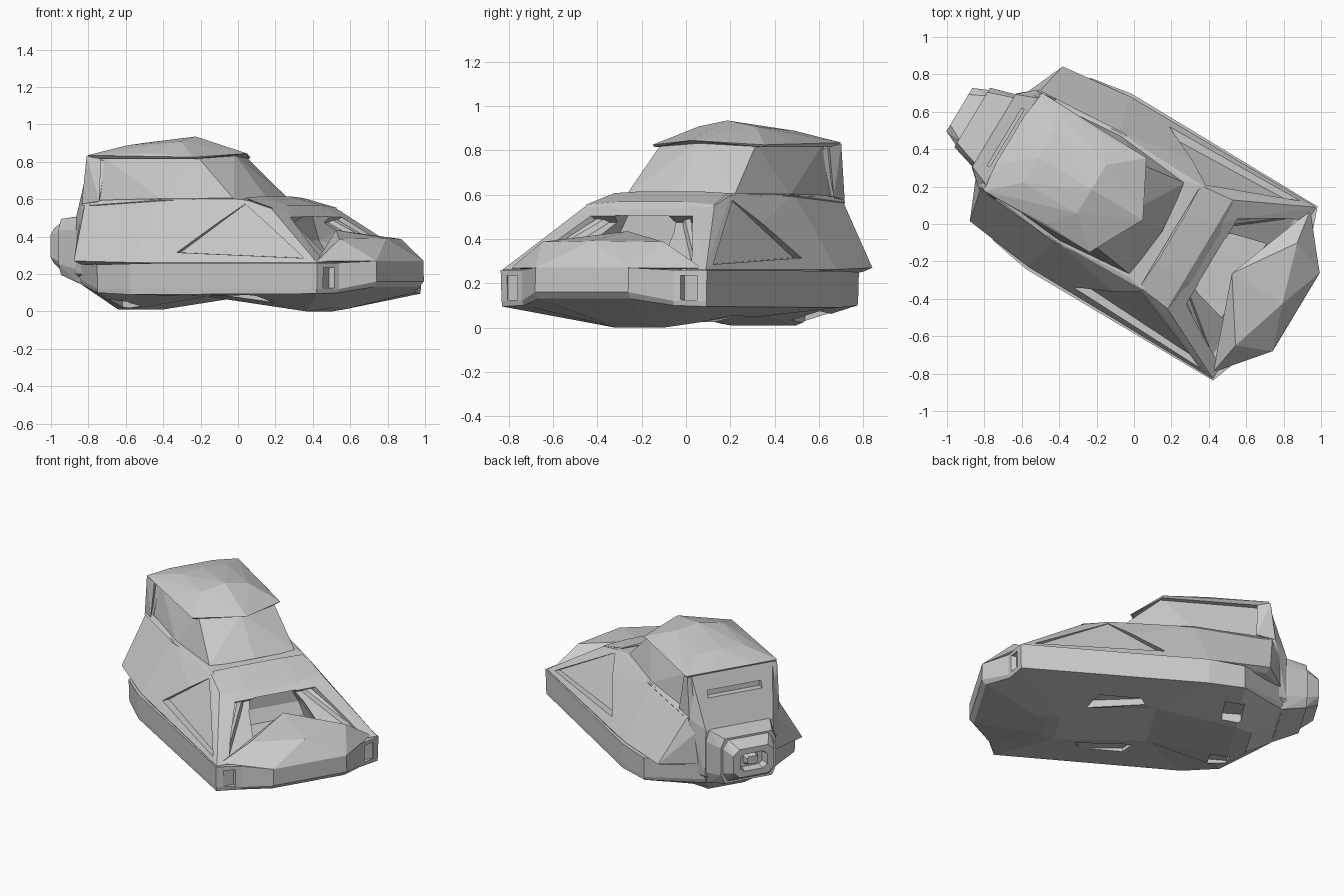
import bpy, bmesh, math

YAW, OFFSET = math.radians(-31), (0.022, 0.037, 0)   # whole vehicle is turned on the ground


def solid(name, half, mirror=True):
    """Faceted convex block from points on one side, mirrored across the long axis."""
    pts = set(half)
    if mirror:
        pts |= {(x, -y, z) for x, y, z in half}
    bm = bmesh.new()
    for p in sorted(pts):
        bm.verts.new(p)
    res = bmesh.ops.convex_hull(bm, input=bm.verts[:])
    junk = [g for g in res["geom_interior"] if isinstance(g, bmesh.types.BMVert)]
    bmesh.ops.delete(bm, geom=junk, context='VERTS')
    bmesh.ops.dissolve_limit(bm, angle_limit=math.radians(1), verts=bm.verts[:], edges=bm.edges[:])
    return finish(name, bm)


def pair(name, half):
    """The same block on the left and on the right."""
    return [solid(name, [(x, s * y, z) for x, y, z in half], False) for s in (1, -1)]


def finish(name, bm):
    bmesh.ops.recalc_face_normals(bm, faces=bm.faces[:])
    me = bpy.data.meshes.new(name)
    bm.to_mesh(me)
    bm.free()
    ob = bpy.data.objects.new(name, me)
    bpy.context.collection.objects.link(ob)
    ob.rotation_euler = (0, 0, YAW)
    ob.location = OFFSET
    return ob


def layers(name, rows):
    """Skin a stack of half outlines (front to back), mirrored, capped top and bottom."""
    bm = bmesh.new()
    loops = [[bm.verts.new(p) for p in r] + [bm.verts.new((x, -y, z)) for x, y, z in reversed(r)]
             for r in rows]
    n = len(loops[0])
    for a, b in zip(loops, loops[1:]):
        for i in range(n):
            bm.faces.new((a[i], a[(i + 1) % n], b[(i + 1) % n], b[i]))
    for loop in (loops[0], loops[-1]):
        for i in range(n // 2 - 1):
            bm.faces.new((loop[i], loop[i + 1], loop[n - 2 - i], loop[n - 1 - i]))
    return finish(name, bm)


def cut(target, half, both=False):
    """Carve left and right recesses, or one central recess when both is False."""
    for c in pair("cutter", half) if both else [solid("cutter", half)]:
        c.hide_render = True
        m = target.modifiers.new("recess", 'BOOLEAN')
        m.operation, m.object, m.solver = 'DIFFERENCE', c, 'EXACT'
        bpy.context.view_layer.update()
        bpy.context.view_layer.objects.active = target
        bpy.ops.object.modifier_apply(modifier=m.name)
        bpy.data.objects.remove(c)


def box(x0, x1, y0, y1, z0, z1):
    return [(x, y, z) for x in (x0, x1) for y in (y0, y1) for z in (z0, z1)]


# Lower hull: keel, belt and top edge
hull = layers("lower_hull", [
    [(.62, .10, .02), (.56, .12, .01), (.48, .13, .0), (-.10, .20, .08), (-.60, .17, .01), (-.70, .12, .01)],
    [(.96, .24, .13), (.838, .395, .10), (.788, .538, .095), (-.37, .543, .09), (-.60, .50, .10), (-.87, .21, .14)],
    [(.986, .245, .16), (.845, .40, .12), (.79, .54, .12), (-.37, .545, .12), (-.60, .503, .12), (-.88, .22, .17)],
    [(.985, .245, .27), (.845, .40, .26), (.793, .543, .26), (-.37, .547, .255), (-.60, .507, .25), (-.88, .23, .27)]])
cut(hull, box(.80, .95, .43, .50, .125, .235), True)        # lamp recesses
cut(hull, [(.34, .24, -.1), (-.02, .27, -.1), (.28, .36, -.1), (.02, .36, -.1),
           (.34, .24, .075), (-.02, .27, .105), (.28, .36, .085), (.02, .36, .11)], True)  # floor slots
cut(hull, box(-.62, -.50, .21, .36, -.05, .08), True)

# Upper body with flared rear corners and sloping front
body = solid("upper_body", [
    (.788, .535, .262), (.785, .53, .22), (-.37, .53, .262), (-.76, .482, .27), (-.74, .44, .25),
    (-.86, .25, .27), (-.86, .25, .50), (-.80, .30, .575), (-.32, .335, .60), (.12, .30, .605),
    (.22, .32, .595), (.385, .338, .55), (.385, .20, .56)])
cut(body, [(-.11, .455, .315), (.22, .328, .575), (.70, .49, .285),
           (-.09, .75, .315), (.24, .75, .575), (.70, .75, .285)], True)          # side scoops
cut(body, [(.42, .25, .475), (.72, .43, .262), (.54, .30, .56), (.86, .46, .36), (.86, .42, .22)])
cut(body, [(.36, .13, .51), (.36, .20, .38), (.66, .16, .50), (.66, .24, .28), (.40, .22, .30)])

# Stepped braces beside the front bay, and raised hood brow
pair("bay_brace", [(.42, .20, .50), (.43, .24, .50), (.74, .455, .275), (.68, .39, .265),
                   (.40, .17, .46), (.60, .30, .27)])
solid("hood_brow", [(.20, .30, .607), (.385, .338, .555), (.385, .17, .568), (.42, .15, .535),
                    (.41, .30, .53), (.21, .15, .615), (.25, .25, .57)])

# Nose deck with straight swept rear edge
solid("nose_deck", [(.585, 0, .435), (.80, .32, .387), (.90, 0, .392), (.985, .245, .27),
                    (.845, .40, .265), (.77, .505, .268), (.60, 0, .25)])

# Cabin with windscreen and rear pillars
cabin = solid("cabin", [(-.78, .22, .83), (-.70, .25, .82), (-.13, .25, .83), (-.05, 0, .84),
                        (-.80, .28, .59), (-.30, .325, .595), (.12, .285, .60), (.15, 0, .612),
                        (-.78, .2, .50)])
pair("rear_pillar", [(-.79, .30, .83), (-.71, .285, .82), (-.78, .22, .82), (-.82, .30, .575),
                     (-.70, .315, .59), (-.84, .24, .56)])
pair("shoulder_rail", [(-.80, .29, .59), (-.30, .30, .612), (.10, .27, .612), (.13, .30, .60),
                       (-.31, .345, .595), (-.81, .31, .565), (-.30, .33, .57)])

# Overhanging roof
solid("roof", [(.03, 0, .845), (-.125, .295, .825), (-.40, .285, .845), (-.78, .305, .835),
               (-.80, .15, .845), (-.62, .16, .888), (-.29, .15, .908), (-.29, 0, .935),
               (-.62, 0, .90), (-.02, 0, .835), (-.13, .285, .815), (-.45, .27, .815), (-.77, .285, .815)])

# Sloping tail fairing that narrows from cabin to engine
tail = solid("tail_fairing", [(-.785, .27, .83), (-.70, .25, .80), (-.82, .30, .57), (-.72, .30, .55),
                              (-.90, .225, .505), (-.90, .23, .20), (-.78, .29, .20), (-.88, .16, .14),
                              (-.72, .26, .15)])
cut(tail, [(x, .18, z) for x, z in ((-1, .735), (-1, .69), (-.78, .735), (-.78, .69))])


# Rear engine pod and nozzle
def ring(x, w, z0, z1, c=.7):
    h = (z1 - z0) * .2
    return [(x, w, z0 + h), (x, w, z1 - h), (x, w * c, z1), (x, w * c, z0)]


solid("engine_pod", ring(-.84, .235, .13, .515, .9) + ring(-.91, .222, .16, .505, .9)
      + ring(-1.035, .185, .195, .495, .85))
tip = solid("engine_nozzle", ring(-1.02, .178, .20, .49, .8) + ring(-1.115, .135, .255, .445))
cut(tip, ring(-1.2, .105, .285, .42) + ring(-1.06, .08, .30, .40))
solid("nozzle_core", ring(-1.05, .05, .31, .39) + ring(-1.095, .035, .325, .375))
